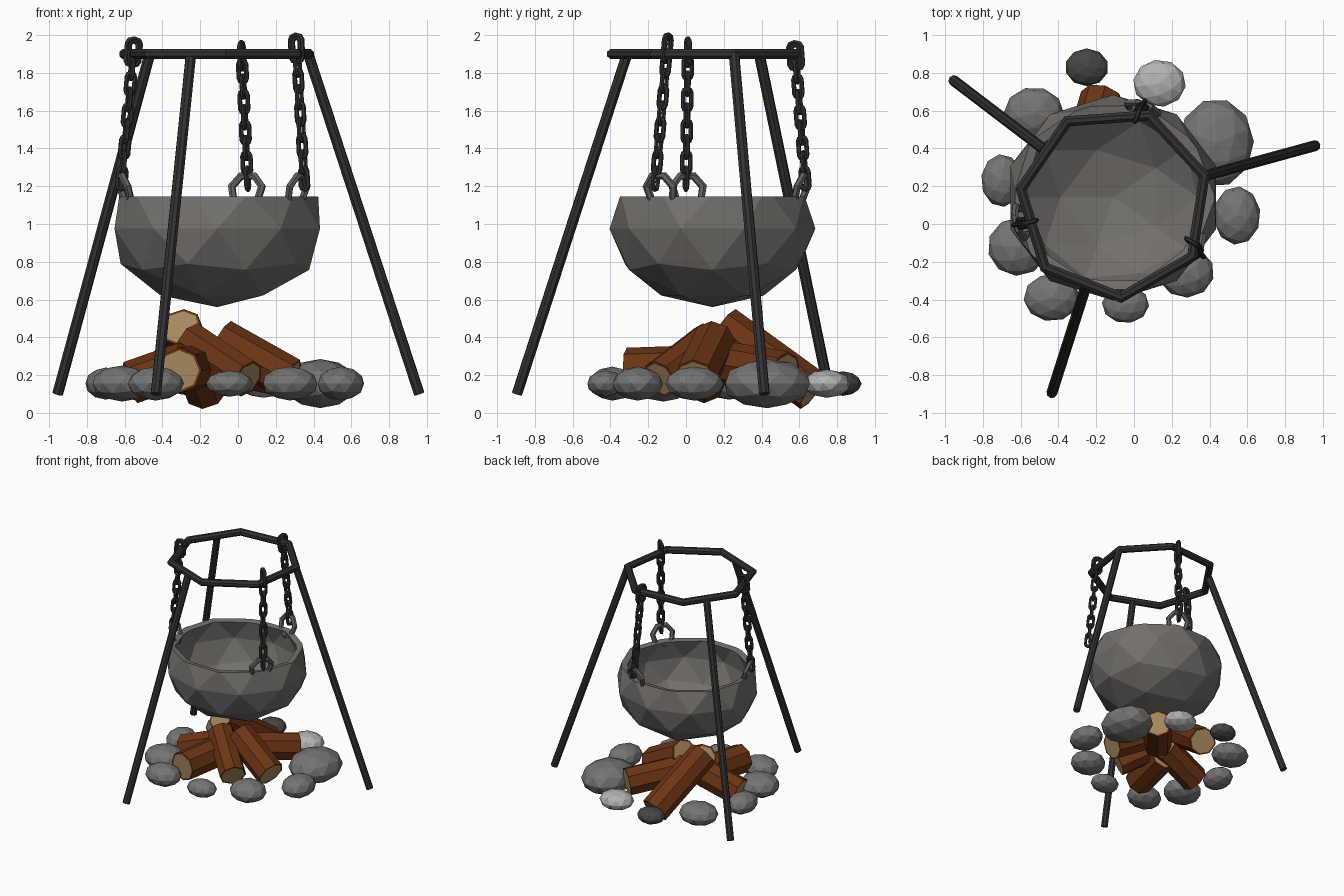
import bpy, bmesh, math
from mathutils import Vector, Matrix

if "Cube" in bpy.data.objects:
    bpy.data.objects.remove(bpy.data.objects["Cube"])

def material(name, rgb):
    m = bpy.data.materials.new(name)
    m.diffuse_color = (*rgb, 1)
    m.use_nodes = True
    m.node_tree.nodes["Principled BSDF"].inputs["Base Color"].default_value = m.diffuse_color
    return m

IRON = material("black iron", (0.032, 0.032, 0.033))
SHACKLE = material("worn iron", (0.125, 0.12, 0.115))
POT = material("cauldron grey", (0.17, 0.16, 0.15))
STONE = material("stone grey", (0.18, 0.175, 0.17))
PALE = material("pale stone", (0.45, 0.45, 0.45))
DARK = material("dark stone", (0.06, 0.06, 0.06))
BARK = material("bark", (0.15, 0.035, 0.007))
WOOD = material("cut wood", (0.38, 0.25, 0.11))

def finish(name, bm, *mats):
    bmesh.ops.recalc_face_normals(bm, faces=bm.faces)
    me = bpy.data.meshes.new(name)
    bm.to_mesh(me)
    bm.free()
    for m in mats:
        me.materials.append(m)
    ob = bpy.data.objects.new(name, me)
    bpy.context.collection.objects.link(ob)
    return ob

def closed_tube(bm, pts, r, sides, mat):
    """Mitred tube along a closed 2D outline, placed by a matrix."""
    n = len(pts)
    pts = [Vector(p) for p in pts]
    rings = []
    for i, p in enumerate(pts):
        a = (p - pts[i - 1]).normalized()
        b = (pts[(i + 1) % n] - p).normalized()
        t = (a + b).normalized()
        out = Vector((t.y, -t.x)) / max(0.5, t.dot(a))
        ring = []
        for k in range(sides):
            w = 2 * math.pi * (k + 0.5) / sides
            q = p + out * r * math.cos(w)
            ring.append(bm.verts.new(mat @ Vector((q.x, q.y, r * math.sin(w)))))
        rings.append(ring)
    for i in range(n):
        A, B = rings[i], rings[(i + 1) % n]
        for k in range(sides):
            j = (k + 1) % sides
            bm.faces.new((A[k], A[j], B[j], B[k]))

def polygon(n, r, start):
    return [(r * math.cos(start + 2 * math.pi * i / n),
             r * math.sin(start + 2 * math.pi * i / n)) for i in range(n)]

def frame(x, y, z, pos):
    m = Matrix((x, y, z)).transposed().to_4x4()
    m.translation = pos
    return m

def rod(bm, a, b, r, sides):
    a, b = Vector(a), Vector(b)
    m = Matrix.Translation((a + b) / 2) @ (b - a).to_track_quat('Z', 'Y').to_matrix().to_4x4()
    bmesh.ops.create_cone(bm, cap_ends=True, segments=sides, radius1=r, radius2=r,
                          depth=(b - a).length, matrix=m)

# Seven-sided top ring
bm = bmesh.new()
closed_tube(bm, polygon(7, 0.5, math.radians(17)), 0.029, 8,
            Matrix.Translation((-0.105, 0.11, 1.9)))
finish("top_ring", bm, IRON)

# Splayed legs
legs = [((0.375, 0.255, 1.89), (0.96, 0.415, 0.1)),
        ((-0.47, 0.39, 1.89), (-0.955, 0.76, 0.1)),
        ((-0.25, -0.315, 1.89), (-0.435, -0.895, 0.1))]
for i, (a, b) in enumerate(legs):
    bm = bmesh.new()
    rod(bm, a, b, 0.029, 8)
    finish(f"leg_{i + 1}", bm, IRON)

# Cauldron: squashed icosphere, sliced open and thickened
bm = bmesh.new()
bmesh.ops.create_icosphere(bm, subdivisions=2, radius=1)
bmesh.ops.bisect_plane(bm, geom=bm.verts[:] + bm.edges[:] + bm.faces[:],
                       plane_co=(0, 0, 0.41), plane_no=(0, 0, 1), clear_outer=True)
for v in bm.verts:
    f = 1.04 if v.co.z > 0.4 else 1
    v.co = Vector((-0.11 + 0.572 * f * v.co.x, 0.14 + 0.545 * f * v.co.y,
                   0.975 + 0.415 * v.co.z))
pot = finish("cauldron", bm, POT)
sol = pot.modifiers.new("wall", 'SOLIDIFY')
sol.thickness = 0.05
sol.offset = -1

# Shackles on the rim and the chains above them
hangers = [((-0.6, 0.01), (-0.555, 0.01, 1.91), (-0.615, 0.0, 1.24)),
           ((0.045, 0.61), (0.02, 0.58, 1.89), (0.05, 0.63, 1.24)),
           ((0.315, -0.135), (0.31, -0.1, 1.93), (0.35, -0.16, 1.24))]
arc = [math.radians(a) for a in (0, 45, 90, 135, 180)]
link = [(0.022 * math.cos(a), 0.036 + 0.022 * math.sin(a)) for a in arc]
link += [(-x, -y) for x, y in link]
for i, (s, top, bottom) in enumerate(hangers):
    radial = Vector((s[0] + 0.11, s[1] - 0.14, 0)).normalized()
    side = radial.cross(Vector((0, 0, 1)))
    up = (Vector((0, 0, 1)) + radial * 0.3).normalized()
    bm = bmesh.new()
    closed_tube(bm, polygon(7, 0.086, math.pi / 2 - math.pi / 7), 0.02, 6,
                frame(side, up, side.cross(up), (s[0], s[1], 1.18)))
    finish(f"shackle_{i + 1}", bm, SHACKLE)

    bm = bmesh.new()
    top, bottom = Vector(top), Vector(bottom)
    d = (top - bottom).normalized()
    e = side.cross(d).normalized()
    f = d.cross(e)
    for k in range(9):
        x = e if k % 2 == 0 else f
        closed_tube(bm, link, 0.0125, 6, frame(x, d, x.cross(d), top.lerp(bottom, k / 8)))
    # wider link hooked over the ring
    big = [(x * 1.7, y * 1.25) for x, y in link]
    closed_tube(bm, big, 0.0125, 6, frame(e, d, e.cross(d), top))
    finish(f"chain_{i + 1}", bm, IRON)

# Logs: outer end first, with inset cut faces
logs = [((-0.17, 0.67, 0.115), (-0.305, 0.2, 0.455), 0.115),
        ((0.275, 0.05, 0.18), (-0.09, 0.15, 0.385), 0.115),
        ((0.05, -0.14, 0.18), (-0.25, 0.12, 0.38), 0.105),
        ((-0.31, -0.31, 0.225), (-0.22, 0.12, 0.24), 0.12),
        ((-0.57, 0.09, 0.16), (-0.2, 0.15, 0.29), 0.115),
        ((0.19, 0.53, 0.21), (-0.1, 0.18, 0.27), 0.115)]
for i, (a, b, r) in enumerate(logs):
    bm = bmesh.new()
    rod(bm, a, b, r, 8)
    caps = [f for f in bm.faces if len(f.verts) == 8]
    bmesh.ops.inset_individual(bm, faces=caps, thickness=0.014)
    for f in bm.faces:
        f.material_index = 1 if len(f.verts) == 8 else 0
    finish(f"log_{i + 1}", bm, BARK, WOOD)

# Fire stones: x, y, half sizes x, y, z
stones = [(-0.25, 0.83, 0.115, 0.10, 0.065, DARK), (0.135, 0.745, 0.14, 0.125, 0.075, PALE),
          (0.435, 0.43, 0.2, 0.235, 0.13, STONE), (0.545, 0.045, 0.125, 0.155, 0.09, STONE),
          (0.275, -0.255, 0.15, 0.135, 0.09, STONE), (-0.045, -0.425, 0.125, 0.1, 0.07, STONE),
          (-0.435, -0.39, 0.15, 0.125, 0.09, STONE), (-0.615, -0.12, 0.16, 0.155, 0.095, STONE),
          (-0.7, 0.23, 0.11, 0.14, 0.085, STONE), (-0.53, 0.585, 0.16, 0.14, 0.09, STONE)]
for i, (x, y, rx, ry, rz, m) in enumerate(stones):
    bm = bmesh.new()
    bmesh.ops.create_icosphere(bm, subdivisions=2, radius=1)
    bmesh.ops.transform(bm, verts=bm.verts, matrix=Matrix.Translation((x, y, 0.155))
                        @ Matrix.Diagonal((rx, ry, rz, 1)) @ Matrix.Rotation(i * 0.8, 4, 'Z'))
    finish(f"fire_stone_{i + 1}", bm, m)
